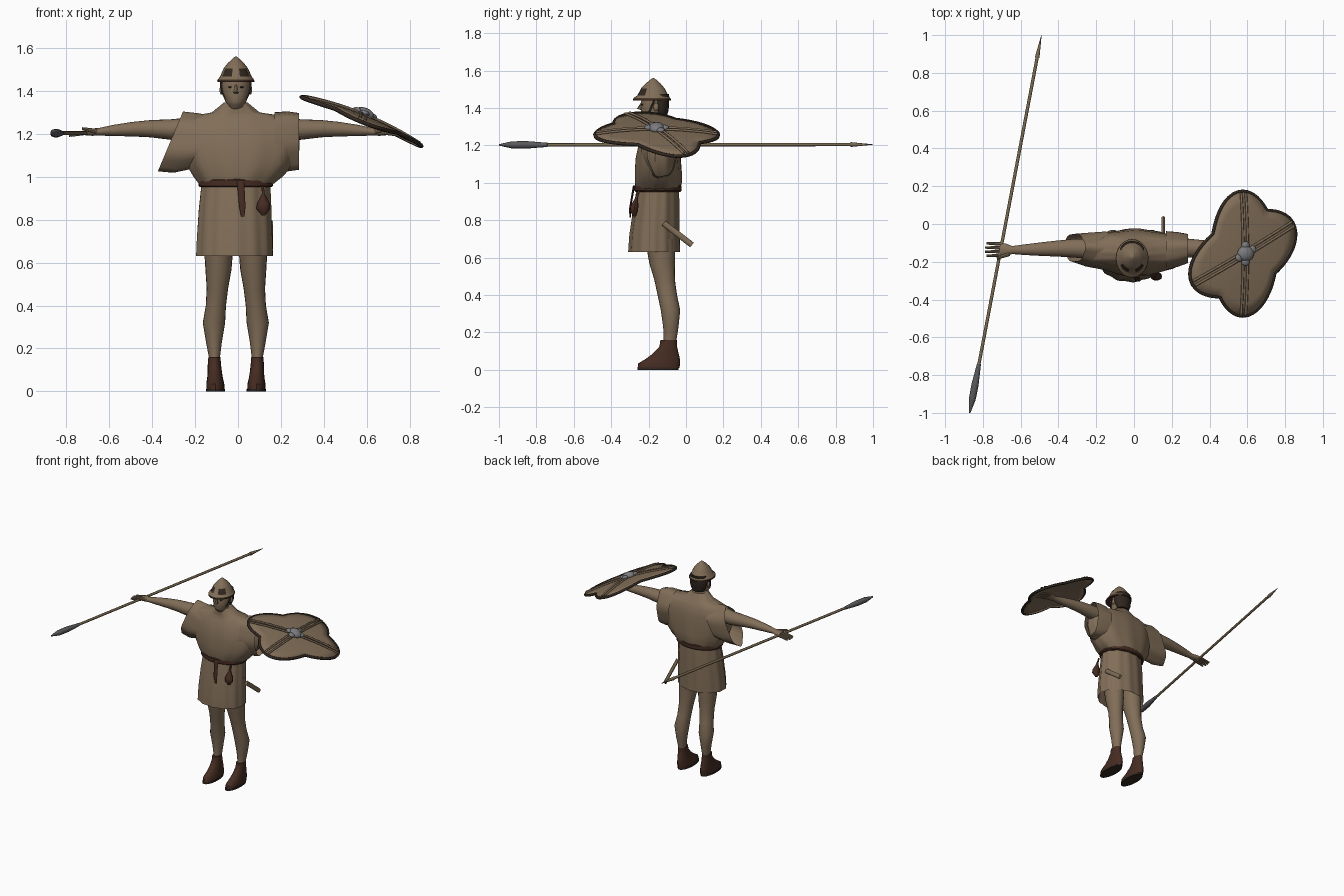
import bpy, bmesh, math
from mathutils import Vector, Matrix

cube = bpy.data.objects.get("Cube")
if cube:
    bpy.data.objects.remove(cube, do_unlink=True)

CX = -0.01  # body mirror line


def material(name, rgb):
    m = bpy.data.materials.new(name)
    m.use_nodes = True
    m.diffuse_color = (*rgb, 1)
    bsdf = m.node_tree.nodes["Principled BSDF"]
    bsdf.inputs["Base Color"].default_value = (*rgb, 1)
    bsdf.inputs["Roughness"].default_value = 0.8
    return m


TAN = material("tan cloth and skin", (0.22, 0.155, 0.097))
WOOD = material("shaft wood", (0.19, 0.14, 0.08))
LEATHER = material("dark leather", (0.06, 0.025, 0.016))
DARK = material("dark hair and rim", (0.03, 0.02, 0.014))
STEEL = material("grey steel", (0.2, 0.2, 0.21))
IRON = material("dark iron", (0.1, 0.1, 0.105))


def finish(bm, name, mats, smooth=True, angle=40):
    bmesh.ops.recalc_face_normals(bm, faces=bm.faces)
    me = bpy.data.meshes.new(name)
    bm.to_mesh(me)
    bm.free()
    ob = bpy.data.objects.new(name, me)
    bpy.context.collection.objects.link(ob)
    for m in mats if isinstance(mats, list) else [mats]:
        me.materials.append(m)
    if smooth:
        bpy.ops.object.select_all(action='DESELECT')
        ob.select_set(True)
        bpy.context.view_layer.objects.active = ob
        bpy.ops.object.shade_smooth_by_angle(angle=math.radians(angle))
    return ob


def loft(name, rings, mat, axis="z", n=20, fold=0, folds=9, caps=(True, True), warp=None, rule=None):
    """Skin ellipses: (position on axis, centre a, centre b, radius a, radius b)."""
    bm = bmesh.new()
    loops = []
    for p, a, b, ra, rb in rings:
        loop = []
        for i in range(n):
            t = math.tau * i / n
            k = 1 + fold * math.sin(folds * t + 3 * p)
            u, v = a + ra * k * math.cos(t), b + rb * k * math.sin(t)
            co = Vector((u, v, p)) if axis == "z" else Vector((p, u, v))
            loop.append(bm.verts.new(warp(co) if warp else co))
        loops.append(loop)
    for r, (lo, hi) in enumerate(zip(loops, loops[1:])):
        for i in range(n):
            j = (i + 1) % n
            f = bm.faces.new((lo[i], lo[j], hi[j], hi[i]))
            if rule:
                f.material_index = rule(r, i)
    for loop, cap in ((loops[0], caps[0]), (loops[-1], caps[1])):
        if cap:
            bm.faces.new(loop)
    return finish(bm, name, mat)


def rod(name, a, b, r1, r2, mat, n=10, flat=1.0):
    """Tapered rod between two points; flat squashes it sideways."""
    a, b = Vector(a), Vector(b)
    d = b - a
    bm = bmesh.new()
    bmesh.ops.create_cone(bm, cap_ends=True, segments=n, radius1=r1, radius2=r2, depth=d.length)
    bm.transform(Matrix.Translation((a + b) / 2) @ d.to_track_quat('Z', 'Y').to_matrix().to_4x4()
                 @ Matrix.Diagonal((flat, 1, 1, 1)))
    return finish(bm, name, mat)


def ball(name, c, size, mat, mtx=Matrix()):
    bm = bmesh.new()
    bmesh.ops.create_uvsphere(bm, u_segments=14, v_segments=8, radius=1)
    bm.transform(mtx @ Matrix.Translation(c) @ Matrix.Diagonal((*size, 1)))
    return finish(bm, name, mat)


def cord(name, pts, radius, mat, closed=False):
    cu = bpy.data.curves.new(name, 'CURVE')
    cu.dimensions = '3D'
    cu.bevel_depth = radius
    cu.bevel_resolution = 1
    sp = cu.splines.new('POLY')
    sp.points.add(len(pts) - 1)
    for p, co in zip(sp.points, pts):
        p.co = (*co, 1)
    sp.use_cyclic_u = closed
    cu.materials.append(mat)
    ob = bpy.data.objects.new(name, cu)
    bpy.context.collection.objects.link(ob)
    return ob


# Tunic: blousing top, pleated skirt, belt
loft("tunic_top", [(0.96, CX, -.15, .165, .115), (1.0, 0, -.15, .205, .125), (1.06, .01, -.15, .25, .125),
                   (1.13, .01, -.15, .275, .12), (1.2, .01, -.145, .275, .11), (1.26, 0, -.14, .26, .09),
                   (1.285, 0, -.14, .2, .075), (1.3, CX, -.145, .11, .07), (1.345, CX, -.155, .056, .055)],
     TAN, n=48, fold=.02, folds=11)
loft("tunic_skirt", [(.63, -.018, -.17, .177, .137), (.72, -.017, -.168, .174, .133),
                     (.85, -.014, -.158, .167, .124), (.965, CX, -.15, .158, .112)],
     TAN, n=64, fold=.022, folds=13, caps=(False, True))
loft("belt", [(.952, CX, -.15, .168, .12), (.958, CX, -.15, .174, .126),
              (.984, CX, -.15, .174, .126), (.99, CX, -.15, .168, .12)], LEATHER, n=36)
loft("belt_strap", [(.815, .022, -.298, .008, .004), (.86, .02, -.3, .015, .005),
                    (.985, .012, -.278, .017, .006)], LEATHER, n=8)
loft("belt_pouch", [(.82, .118, -.275, .008, .008), (.85, .118, -.278, .032, .022), (.875, .118, -.275, .03, .022),
                    (.92, .118, -.265, .007, .008), (.96, .115, -.25, .005, .006)], LEATHER, n=10)
rod("scabbard", (.155, -.12, .785), (.155, .032, .668), .016, .016, TAN, flat=.6)

# Sleeves, the right one hanging wider
loft("left_sleeve", [(.17, -.14, 1.17, .1, .13), (.23, -.135, 1.165, .09, .14), (.285, -.13, 1.165, .075, .133)],
     TAN, "x", n=28, fold=.04, folds=6, caps=(False, False))
loft("right_sleeve", [(-.16, -.14, 1.16, .1, .12), (-.24, -.135, 1.155, .09, .135), (-.315, -.125, 1.16, .075, .135)],
     TAN, "x", n=28, fold=.04, folds=6, caps=(False, False),
     warp=lambda c: Vector((c.x + .42 * (c.z - 1.16), c.y, c.z - .03 * (c.x + .16))))

# Limbs, one per side
for side, s in (("left", 1), ("right", -1)):
    def X(x):
        return CX + s * x

    loft(side + "_leg", [(.11, X(.1), -.09, .024, .034), (.16, X(.1), -.085, .026, .034), (.23, X(.102), -.081, .037, .041),
                         (.32, X(.102), -.083, .052, .052), (.4, X(.093), -.1, .047, .052), (.48, X(.086), -.114, .05, .055),
                         (.57, X(.081), -.128, .061, .068), (.7, X(.08), -.14, .07, .08)], TAN)
    loft(side + "_sole", [(0, X(.095), -.15, .045, .11), (.012, X(.095), -.15, .045, .11)], DARK)
    loft(side + "_shoe", [(.01, X(.095), -.147, .042, .112), (.035, X(.096), -.143, .042, .112), (.06, X(.097), -.123, .037, .09),
                          (.09, X(.098), -.107, .033, .067), (.125, X(.1), -.095, .031, .047), (.16, X(.1), -.093, .028, .044)],
         LEATHER)
    loft(side + "_arm", [(X(.18), -.135, 1.225, .055, .055), (X(.3), -.128, 1.22, .05, .048), (X(.4), -.13, 1.224, .042, .04),
                         (X(.48), -.133, 1.222, .036, .034), (X(.57), -.136, 1.216, .028, .026),
                         (X(.635), -.138, 1.21, .021, .018), (X(.67), -.136, 1.208, .033, .017),
                         (X(.7), -.136, 1.206, .036, .013)], TAN, "x")
    for k in range(4):
        y = -.166 + .02 * k
        rod(side + "_finger_%d" % (k + 1), (X(.69), y, 1.206), (X(.782 - .008 * abs(k - 1.5)), y * 1.1 + .014, 1.192),
            .01, .006, TAN, 8)
    rod(side + "_thumb", (X(.65), -.158, 1.212), (X(.715), -.182, 1.224), .012, .007, TAN, 8)
    ball(side + "_ear", (X(.068), -.16, 1.405), (.008, .014, .022), TAN)
    ball(side + "_eye", (X(.026), -.233, 1.418), (.012, .005, .004), DARK)

# Head
loft("head", [(1.3, CX, -.15, .045, .045), (1.335, CX, -.19, .036, .045), (1.352, CX, -.188, .05, .054),
              (1.39, CX, -.175, .062, .066), (1.43, CX, -.17, .067, .07), (1.48, CX, -.17, .06, .064)], TAN, n=24)
loft("hair", [(1.355, CX, -.132, .045, .03), (1.39, CX, -.135, .062, .042), (1.43, CX, -.14, .069, .05),
              (1.475, CX, -.14, .062, .05)], DARK, n=20)
rod("nose", (CX, -.25, 1.392), (CX, -.236, 1.428), .013, .005, TAN, 6)
rod("mouth", (CX - .02, -.232, 1.368), (CX + .02, -.232, 1.368), .003, .003, DARK, 6)
cord("chin_strap", [(CX + .069 * math.cos(t), -.17 - .045 * abs(math.sin(t)), 1.44 - .105 * math.sin(t))
                    for t in [math.pi * i / 16 for i in range(17)]], .005, DARK)

# Pointed helmet with dark panels either side of the brow
loft("helmet", [(1.443, CX, -.182, .084, .099), (1.452, CX, -.182, .085, .1), (1.468, CX, -.178, .073, .082),
                (1.505, CX, -.177, .057, .063), (1.53, CX, -.176, .037, .041), (1.55, CX, -.175, .016, .018),
                (1.56, CX, -.175, .004, .004)], [TAN, DARK], n=24, caps=(False, True),
     rule=lambda r, i: int(r == 2 and i in (14, 15, 16, 19, 20, 21)))
loft("helmet_band", [(1.441, CX, -.182, .086, .101), (1.449, CX, -.182, .087, .102)], LEATHER, n=24)

# Spear
butt, tip = Vector((-.49, 1.0, 1.205)), Vector((-.87, -1.0, 1.203))
along = butt.lerp
rod("spear_shaft", along(tip, .05), along(tip, .9), .009, .009, WOOD)
rod("spear_butt", along(tip, .06), butt, .013, .001, WOOD)
rod("spear_socket", along(tip, .87), along(tip, .925), .011, .02, IRON)
rod("spear_mid_blade", along(tip, .925), along(tip, .965), .02, .019, IRON)
rod("spear_point", along(tip, .965), tip, .019, .004, IRON)

# Shield: two crossed ovals sharing one shallow dome
PLACE = Matrix.Translation((.5775, -.157, 1.262)) @ Matrix.Rotation(math.radians(22.2), 4, 'Y')
LONG, SHORT = .33, .185
AXES = (math.radians(90), math.radians(29))


def edge(t):
    return max(1 / math.hypot(math.cos(t - a) / LONG, math.sin(t - a) / SHORT) for a in AXES)


def on_shield(r, t, lift=0):
    return PLACE @ Vector((r * math.cos(t), r * math.sin(t), .028 * (1 - (r / LONG) ** 2) + lift))


N = 72
bm = bmesh.new()
rows = [[bm.verts.new(on_shield(edge(math.tau * i / N) * k / 5, math.tau * i / N)) for i in range(N)]
        for k in range(1, 6)]
hub = bm.verts.new(on_shield(0, 0))
for i in range(N):
    j = (i + 1) % N
    bm.faces.new((hub, rows[0][i], rows[0][j]))
    for a, b in zip(rows, rows[1:]):
        bm.faces.new((a[i], b[i], b[j], a[j]))
board = finish(bm, "shield_board", TAN)
solid = board.modifiers.new("thickness", 'SOLIDIFY')
solid.thickness = .014
cord("shield_rim", [on_shield(edge(math.tau * i / N), math.tau * i / N, -.007) for i in range(N)], .01, DARK, True)
for a, label in zip(AXES, ("upright", "cross")):
    for off in (-.013, .013):
        pts = []
        for i in range(13):
            u = LONG * .98 * (i / 6 - 1)
            pts.append(on_shield(math.hypot(u, off), a + math.atan2(off, u), .004))
        cord("shield_%s_rib" % label, pts, .007, TAN)
    for s in (-1, 1):
        ball("shield_boss_lobe", (s * .043 * math.cos(a), s * .043 * math.sin(a), .038), (.022, .022, .012), STEEL, PLACE)
ball("shield_boss", (0, 0, .036), (.048, .042, .026), STEEL, PLACE)
